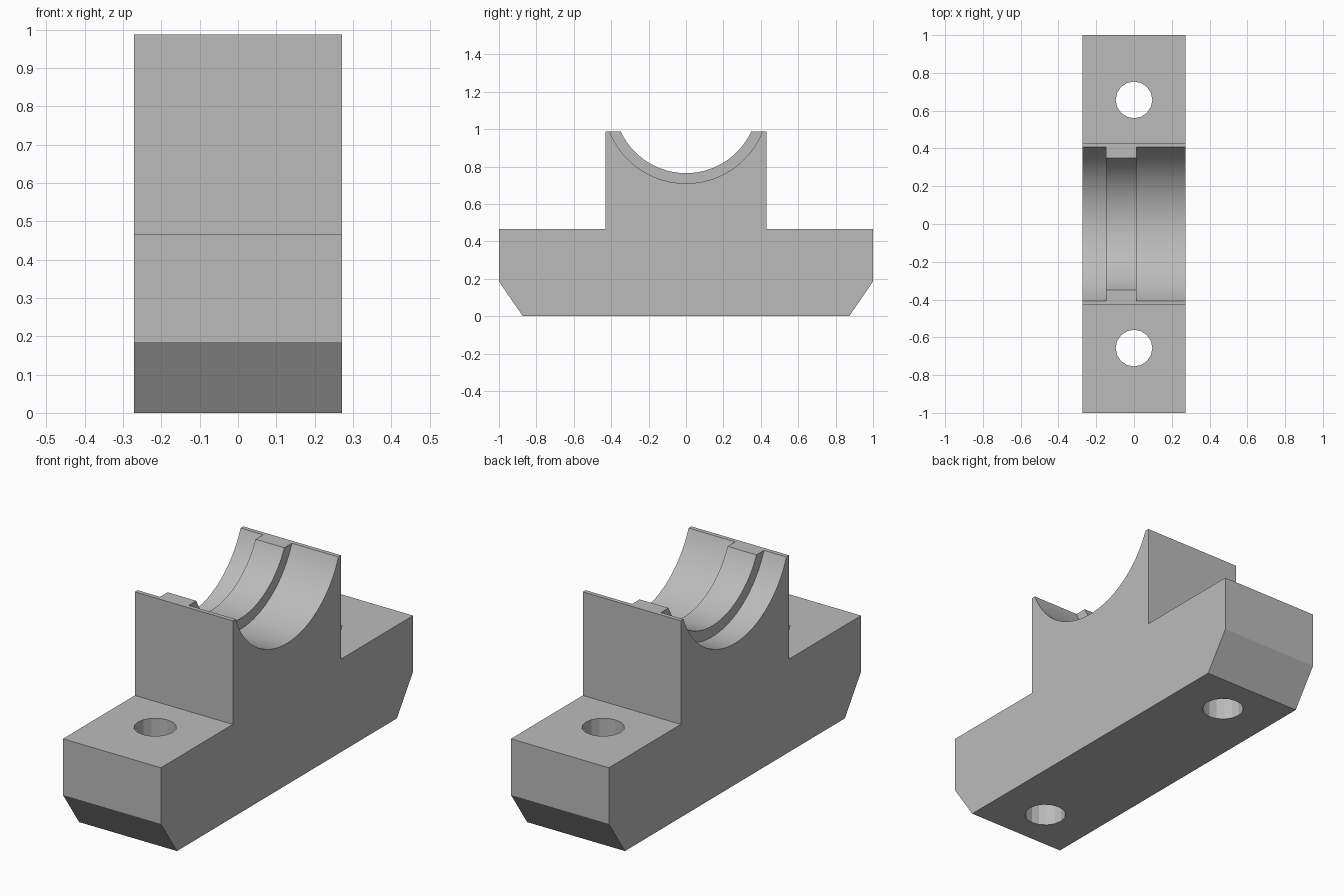
import bpy, math
import bmesh
from mathutils import Matrix

if "Cube" in bpy.data.objects:
    bpy.data.objects.remove(bpy.data.objects["Cube"], do_unlink=True)

HALF_WIDTH = 0.272
BORE_Z = 1.15

grey = bpy.data.materials.new("plain grey")
grey.use_nodes = True
colour = (0.5, 0.5, 0.5, 1)
grey.diffuse_color = colour
grey.node_tree.nodes["Principled BSDF"].inputs["Base Color"].default_value = colour


def add_object(name, bm):
    bmesh.ops.recalc_face_normals(bm, faces=bm.faces)
    mesh = bpy.data.meshes.new(name)
    bm.to_mesh(mesh)
    bm.free()
    mesh.materials.append(grey)
    obj = bpy.data.objects.new(name, mesh)
    bpy.context.collection.objects.link(obj)
    return obj


def cylinder(name, radius, length, sides, centre, along_x=False):
    bm = bmesh.new()
    turn = Matrix.Rotation(math.pi / 2, 4, "Y") if along_x else Matrix()
    bmesh.ops.create_cone(bm, cap_ends=True, segments=sides, radius1=radius,
                          radius2=radius, depth=length,
                          matrix=Matrix.Translation(centre) @ turn)
    return add_object(name, bm)


# Block: half of the side outline, mirrored and extruded across the width
half = [(0.872, 0), (1, 0.185), (1, 0.467), (0.43, 0.467), (0.43, 0.987)]
outline = half + [(-y, z) for y, z in reversed(half)]
bm = bmesh.new()
side = bm.faces.new([bm.verts.new((-HALF_WIDTH, y, z)) for y, z in outline])
extruded = bmesh.ops.extrude_face_region(bm, geom=[side])
bmesh.ops.translate(bm, vec=(2 * HALF_WIDTH, 0, 0),
                    verts=[v for v in extruded["geom"] if isinstance(v, bmesh.types.BMVert)])
block = add_object("bearing_block", bm)

# Cutters: saddle bore, wider seats either side of the rib, and bolt holes
cutters = [cylinder("rib_bore", 0.385, 1, 128, (0, 0, BORE_Z), True)]
for name, start, end in (("right_seat", -0.4, -0.147), ("left_seat", 0.013, 0.4)):
    cutters.append(cylinder(name, 0.44, end - start, 128,
                            ((start + end) / 2, 0, BORE_Z), True))
for name, y in (("front_bolt_hole", -0.657), ("back_bolt_hole", 0.657)):
    cutters.append(cylinder(name, 0.097, 2, 16, (0, y, 0.2)))

bpy.context.view_layer.objects.active = block
for cutter in cutters:
    cutter.hide_render = True
    mod = block.modifiers.new(cutter.name, "BOOLEAN")
    mod.operation = "DIFFERENCE"
    mod.solver = "EXACT"
    mod.object = cutter
    bpy.ops.object.modifier_apply(modifier=mod.name)
    bpy.data.objects.remove(cutter, do_unlink=True)

# Smooth saddle, crisp edges and faceted bolt holes
bpy.ops.object.select_all(action="DESELECT")
block.select_set(True)
bpy.ops.object.shade_smooth_by_angle(angle=math.radians(15))
